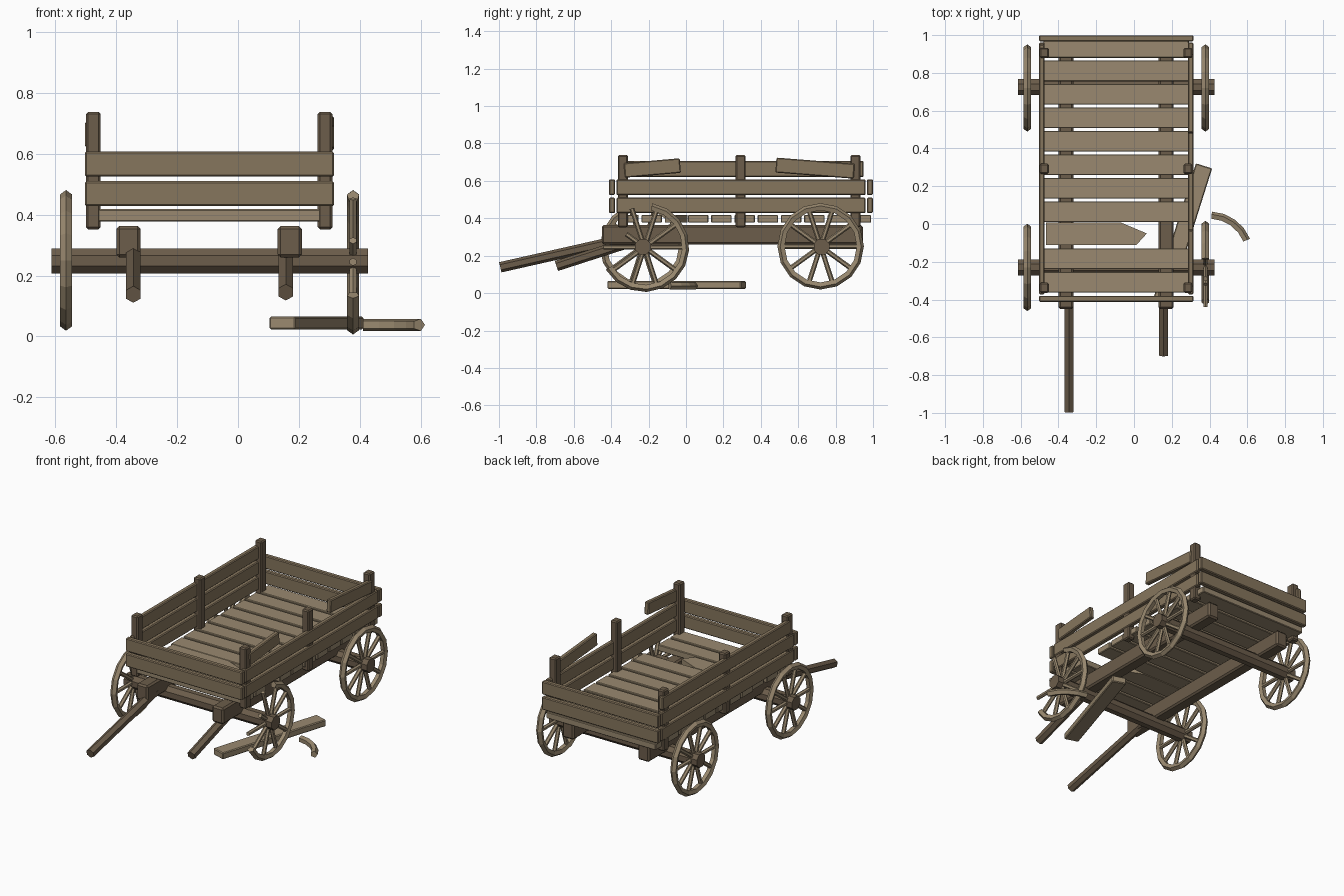
import bpy, bmesh
from math import pi, sin, cos, radians
from mathutils import Vector, Matrix

if "Cube" in bpy.data.objects:
    bpy.data.objects.remove(bpy.data.objects["Cube"])


def material(name, rgb):
    m = bpy.data.materials.new(name)
    m.diffuse_color = (*rgb, 1)
    m.use_nodes = True
    m.node_tree.nodes["Principled BSDF"].inputs["Base Color"].default_value = m.diffuse_color
    return m


LIGHT = material("pale_wood", (0.32, 0.25, 0.16))
MID = material("board_wood", (0.24, 0.18, 0.11))
DARK = material("dark_wood", (0.15, 0.11, 0.07))


def finish(name, bm, mat):
    bmesh.ops.recalc_face_normals(bm, faces=bm.faces)
    me = bpy.data.meshes.new(name)
    bm.to_mesh(me)
    bm.free()
    me.materials.append(mat)
    ob = bpy.data.objects.new(name, me)
    bpy.context.collection.objects.link(ob)
    return ob


def box(name, lo, hi, mat, rot=None, bevel=0.005):
    """Bevelled box between two corners, optionally turned about its centre."""
    lo, hi = Vector(lo), Vector(hi)
    bm = bmesh.new()
    bmesh.ops.create_cube(bm, size=1)
    bmesh.ops.scale(bm, vec=hi - lo, verts=bm.verts)
    ob = finish(name, bm, mat)
    ob.location = (lo + hi) / 2
    if rot:
        ob.rotation_euler = rot
    b = ob.modifiers.new("edge", 'BEVEL')
    b.width, b.segments = bevel, 1
    return ob


def add_rod(bm, a, b, r, n, turn=0.0, r2=None):
    a, b = Vector(a), Vector(b)
    m = Matrix.Translation((a + b) / 2) @ (b - a).to_track_quat('Z', 'Y').to_matrix().to_4x4()
    bmesh.ops.create_cone(bm, cap_ends=True, segments=n, radius1=r, radius2=r2 or r,
                          depth=(b - a).length, matrix=m @ Matrix.Rotation(turn, 4, 'Z'))


def add_rim(bm, a0, a1, steps, major, minor=0.021, sides=5):
    """Five-sided ring or arc in the YZ plane, around X."""
    closed = abs(a1 - a0) >= 360
    rings = []
    for i in range(steps if closed else steps + 1):
        a = radians(a0 + (a1 - a0) * i / steps)
        ring = []
        for k in range(sides):
            t = 2 * pi * k / sides
            r = major + minor * cos(t)
            ring.append(bm.verts.new((minor * sin(t), r * cos(a), r * sin(a))))
        rings.append(ring)
    for i in range(steps):
        p, q = rings[i], rings[(i + 1) % len(rings)]
        for k in range(sides):
            j = (k + 1) % sides
            bm.faces.new((p[k], p[j], q[j], q[k]))
    if not closed:
        bm.faces.new(rings[0])
        bm.faces.new(rings[-1])


def wheel(name, loc, arc=(0, 360), steps=16, major=0.21, short=()):
    bm = bmesh.new()
    add_rim(bm, arc[0], arc[1], steps, major)
    for i in range(10):
        a = 2 * pi * i / 10
        r = 0.12 if i in short else major
        add_rod(bm, (0, 0.02 * cos(a), 0.02 * sin(a)), (0, r * cos(a), r * sin(a)), 0.013, 6)
    finish(name, bm, LIGHT).location = loc


# wheels: three whole, the front right one with a broken rim
wheel("rear_left_wheel", (-0.565, 0.72, 0.25))
wheel("rear_right_wheel", (0.378, 0.72, 0.25))
wheel("front_left_wheel", (-0.565, -0.23, 0.25))
wheel("front_right_broken_wheel", (0.378, -0.222, 0.245), (210, 440), 11, 0.218, (4,))

# piece of rim lying on the ground
bm = bmesh.new()
add_rim(bm, 22, 87, 4, 0.21)
bm.transform(Matrix(((0, 1, 0, 0.40), (0, 0, 1, -0.165), (1, 0, 0, 0.038), (0, 0, 0, 1))))
finish("fallen_rim_piece", bm, LIGHT)

# axles
for name, y in (("front_axle", -0.23), ("rear_axle", 0.725)):
    bm = bmesh.new()
    add_rod(bm, (-0.613, y, 0.248), (0.427, y, 0.248), 0.045, 8, pi / 8)
    finish(name, bm, DARK)

# long beams under the bed
for side, x in (("left", -0.36), ("right", 0.17)):
    box(side + "_beam", (x - 0.04, -0.45, 0.26), (x + 0.04, 0.945, 0.363), DARK, bevel=0.01)

# pulling shafts, the right one snapped short
for name, x, a, b in (("left_shaft", -0.344, (-0.993, 0.138), (-0.32, 0.29)),
                      ("right_broken_shaft", 0.157, (-0.693, 0.145), (-0.28, 0.278))):
    bm = bmesh.new()
    add_rod(bm, (x, *a), (x, *b), 0.028, 6, pi / 2)
    # put hexagon points at top and bottom
    ctr = Vector((x, (a[0] + b[0]) / 2, (a[1] + b[1]) / 2))
    axis = Vector((0, b[0] - a[0], b[1] - a[1])).normalized()
    top = max((v.co - ctr - axis * (v.co - ctr).dot(axis) for v in bm.verts), key=lambda d: d.z)
    if abs(top.x) > 0.005:
        bmesh.ops.rotate(bm, verts=bm.verts, cent=ctr, matrix=Matrix.Rotation(pi / 6, 3, axis))
    finish(name, bm, DARK)

# floor planks, one snapped
for i in range(11):
    y = 0.935 - 0.1243 * i
    if i != 8:
        box(f"floor_plank_{i + 1}", (-0.48, y - 0.055, 0.377), (0.29, y + 0.055, 0.418), LIGHT, bevel=0.004)
bm = bmesh.new()
pts = [(-0.465, 0.008), (-0.07, 0.008), (0.068, -0.05), (0.012, -0.112), (-0.465, -0.112)]
f = bm.faces.new([bm.verts.new((x, y, 0.377)) for x, y in pts])
ext = bmesh.ops.extrude_face_region(bm, geom=[f])
bmesh.ops.translate(bm, vec=(0, 0, 0.041), verts=[v for v in ext["geom"] if isinstance(v, bmesh.types.BMVert)])
finish("broken_floor_plank", bm, LIGHT)

# side, front and back boards
for row, z0, z1 in (("lower", 0.428, 0.51), ("upper", 0.525, 0.608)):
    for side, x0 in (("left", -0.503), ("right", 0.285)):
        box(f"{side}_{row}_board", (x0, -0.372, z0), (x0 + 0.03, 0.96, z1), MID)
    for end, y0 in (("front", -0.412), ("back", 0.967)):
        box(f"{end}_{row}_board", (-0.503, y0, z0), (0.315, y0 + 0.032, z1), MID)
box("left_top_board", (-0.503, -0.33, 0.622), (-0.473, 0.95, 0.705), MID)
box("right_top_board_front_piece", (0.285, -0.33, 0.63), (0.315, -0.03, 0.708), MID, (radians(5), 0, 0))
box("right_top_board_back_piece", (0.285, 0.48, 0.628), (0.315, 0.9, 0.708), MID, (radians(-4.5), 0, 0))

# upright posts
for side, x in (("left", -0.475), ("right", 0.286)):
    for where, y in (("front", -0.337), ("middle", 0.292), ("back", 0.906)):
        box(f"{side}_{where}_post", (x - 0.024, y - 0.027, 0.352), (x + 0.024, y + 0.027, 0.738), DARK, bevel=0.007)

# plank that fell to the ground
box("fallen_plank", (0.213, -0.425, 0.023), (0.303, 0.325, 0.065), LIGHT, (0, 0, radians(-17.5)))
